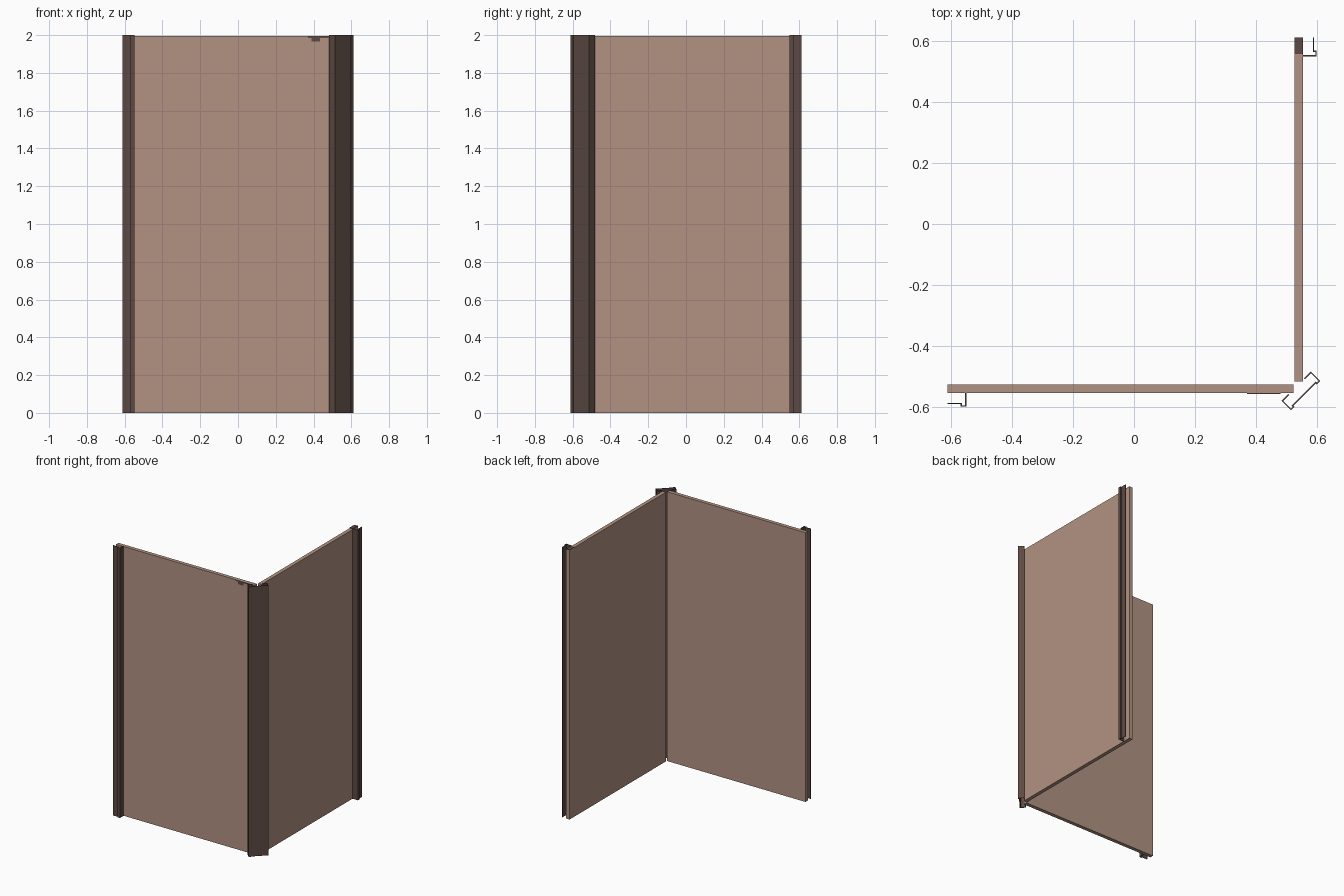
import bpy, bmesh, math
from mathutils import Vector

if "Cube" in bpy.data.objects:
    bpy.data.objects.remove(bpy.data.objects["Cube"])


def material(name, rgb):
    m = bpy.data.materials.new(name)
    m.diffuse_color = (*rgb, 1)
    m.use_nodes = True
    m.node_tree.nodes["Principled BSDF"].inputs["Base Color"].default_value = m.diffuse_color
    return m


TAN = material("tan_panel", (0.445, 0.29, 0.225))
DARK = material("dark_brown_trim", (0.107, 0.068, 0.056))


def prism(name, pts, z0, z1, mat):
    """Extrude a closed plan outline upwards."""
    bm = bmesh.new()
    face = bm.faces.new([bm.verts.new((x, y, z0)) for x, y in pts])
    top = bmesh.ops.extrude_face_region(bm, geom=[face])["geom"]
    bmesh.ops.translate(bm, vec=(0, 0, z1 - z0),
                        verts=[v for v in top if isinstance(v, bmesh.types.BMVert)])
    bmesh.ops.recalc_face_normals(bm, faces=bm.faces)
    me = bpy.data.meshes.new(name)
    bm.to_mesh(me)
    bm.free()
    me.materials.append(mat)
    ob = bpy.data.objects.new(name, me)
    bpy.context.collection.objects.link(ob)
    return ob


def box(name, x0, x1, y0, y1, z0, z1, mat):
    return prism(name, [(x0, y0), (x1, y0), (x1, y1), (x0, y1)], z0, z1, mat)


def ribbon(pts, t):
    """Closed outline of an open polyline given thickness t, with mitred corners."""
    p = [Vector(q) for q in pts]
    left, right = [], []
    for i, q in enumerate(p):
        dirs = []
        if i > 0:
            dirs.append((q - p[i - 1]).normalized())
        if i < len(p) - 1:
            dirs.append((p[i + 1] - q).normalized())
        ns = [Vector((-d.y, d.x)) for d in dirs]
        n = sum(ns, Vector((0, 0))).normalized()
        off = n * (t / 2 / n.dot(ns[0]))
        left.append(tuple(q + off))
        right.append(tuple(q - off))
    return left + right[::-1]


# two wall panels
box("front_panel", -0.611, 0.523, -0.554, -0.526, 0, 1.994, TAN)
box("side_panel", 0.526, 0.554, -0.516, 0.611, 0, 1.994, TAN)

# folded edge trims, the second mirrored over the diagonal
trim = [(-0.611, -0.588), (-0.566, -0.588), (-0.566, -0.596),
        (-0.551, -0.596), (-0.551, -0.554)]
prism("front_edge_trim", ribbon(trim, 0.004), 0, 2, DARK)
prism("side_edge_trim", ribbon([(-y, -x) for x, y in trim], 0.004), 0, 2, DARK)

# corner trim: symmetric channel set at 45 degrees (u along, v outward)
half = [(-0.036, 0.753), (-0.066, 0.753), (-0.066, 0.793), (-0.054, 0.793), (-0.054, 0.788)]
uv = half + [(-u, v) for u, v in reversed(half)]
r = math.sqrt(0.5)
prism("corner_trim", ribbon([((u + v) * r, (u - v) * r) for u, v in uv], 0.004), 0, 2, DARK)

# dark cap on the end of the side panel
box("panel_end_cap", 0.526, 0.554, 0.556, 0.611, 1.993, 1.998, DARK)

# small flush tab at the top of the front panel
box("top_tab_upper", 0.37, 0.48, -0.556, -0.553, 1.985, 1.993, DARK)
box("top_tab_lower", 0.39, 0.435, -0.556, -0.553, 1.967, 1.985, DARK)
